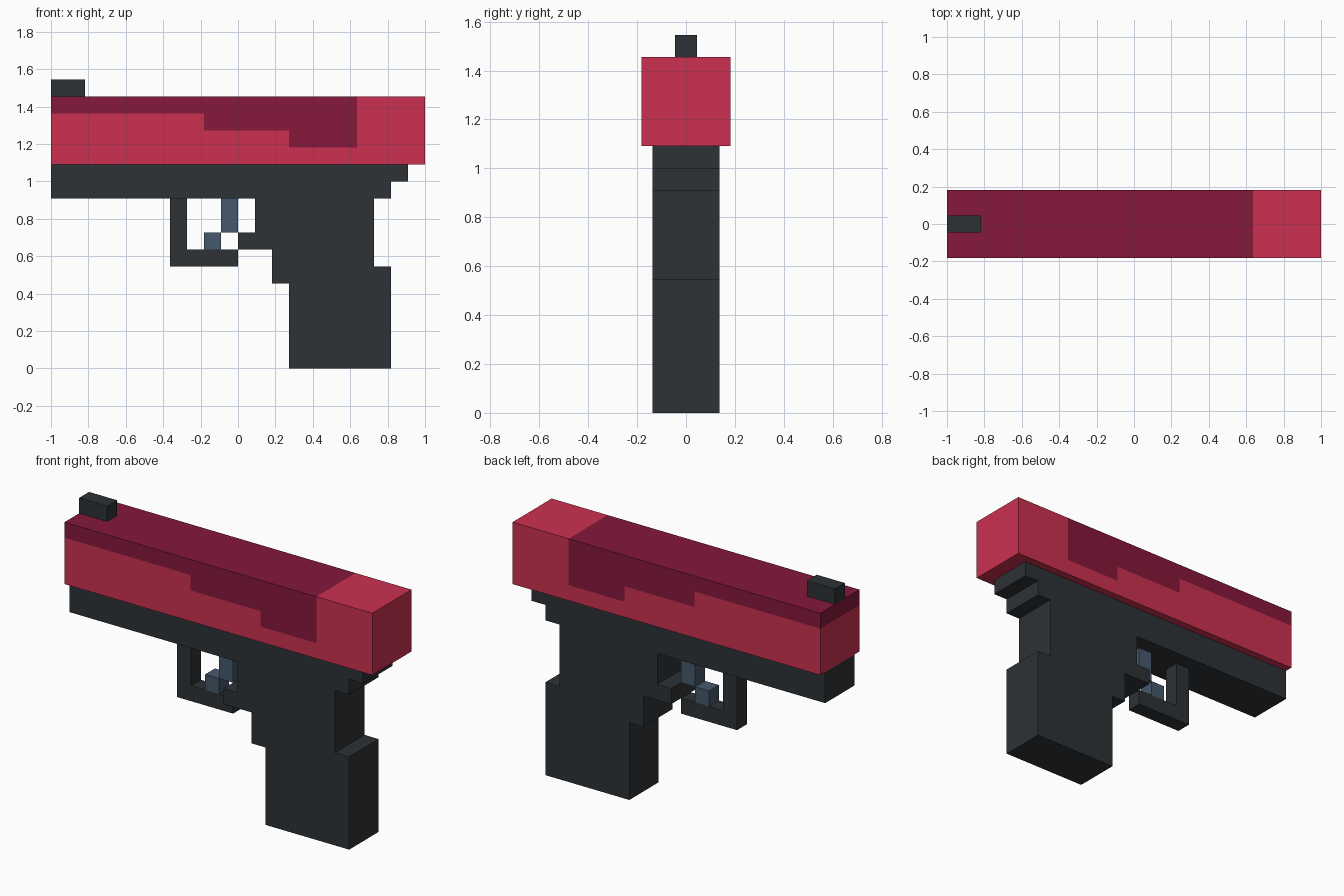
import bpy, bmesh

if "Cube" in bpy.data.objects:
    bpy.data.objects.remove(bpy.data.objects["Cube"])

U = 1 / 11  # one block of the model's grid


def material(name, rgb):
    m = bpy.data.materials.new(name)
    m.diffuse_color = (*rgb, 1)
    m.use_nodes = True
    m.node_tree.nodes["Principled BSDF"].inputs["Base Color"].default_value = m.diffuse_color
    return m


RED = material("red", (0.60, 0.030, 0.082))
DARK_RED = material("dark_red", (0.235, 0.009, 0.044))
BLACK = material("black", (0.027, 0.032, 0.036))
STEEL = material("steel", (0.061, 0.098, 0.15))


def extrude_profile(name, points, half_width, mat):
    """Side outline (x, z) in grid blocks, extruded symmetrically along y."""
    bm = bmesh.new()
    face = bm.faces.new([bm.verts.new((x * U, -half_width * U, z * U)) for x, z in points])
    ext = bmesh.ops.extrude_face_region(bm, geom=[face])
    verts = [v for v in ext["geom"] if isinstance(v, bmesh.types.BMVert)]
    bmesh.ops.translate(bm, verts=verts, vec=(0, 2 * half_width * U, 0))
    bmesh.ops.recalc_face_normals(bm, faces=bm.faces)
    mesh = bpy.data.meshes.new(name)
    bm.to_mesh(mesh)
    bm.free()
    mesh.materials.append(mat)
    obj = bpy.data.objects.new(name, mesh)
    bpy.context.collection.objects.link(obj)
    return obj


# Slide: light lower body and rear, with a stepped dark inlay on top
step = [(-11, 15), (-2, 15), (-2, 14), (3, 14), (3, 13), (7, 13), (7, 16)]
extrude_profile("slide_body", [(-11, 12), (11, 12), (11, 16)] + step[::-1], 2, RED)
extrude_profile("slide_top", step + [(-11, 16)], 2, DARK_RED)

# Front sight
extrude_profile("front_sight", [(-11, 16), (-9, 16), (-9, 17), (-11, 17)], 0.5, BLACK)

# Frame and grip in one outline
extrude_profile("frame_and_grip", [
    (-11, 12), (-11, 10), (1, 10), (1, 8), (0, 8), (0, 7), (2, 7), (2, 5),
    (3, 5), (3, 0), (9, 0), (9, 6), (8, 6), (8, 10), (9, 10), (9, 11),
    (10, 11), (10, 12)], 1.5, BLACK)

# Trigger guard
extrude_profile("trigger_guard", [
    (-4, 10), (-4, 6), (0, 6), (0, 7), (-3, 7), (-3, 10)], 0.5, BLACK)

# Trigger: upper blade and forward tip
extrude_profile("trigger_blade", [(-1, 8), (0, 8), (0, 10), (-1, 10)], 0.5, STEEL)
extrude_profile("trigger_tip", [(-2, 7), (-1, 7), (-1, 8), (-2, 8)], 0.5, STEEL)
